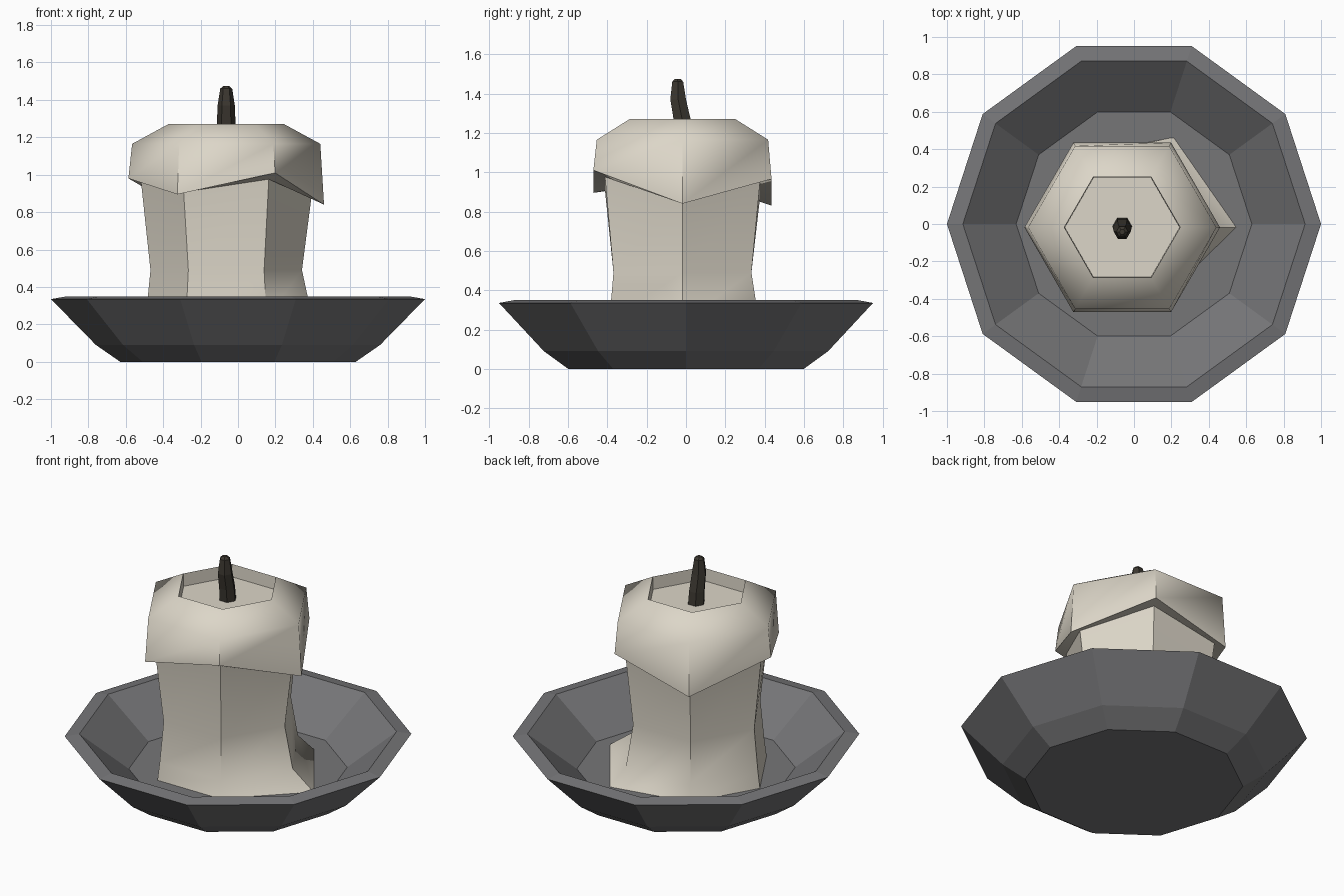
import bpy, bmesh, math

if "Cube" in bpy.data.objects:
    bpy.data.objects.remove(bpy.data.objects["Cube"])

CX, CY = -0.063, -0.018   # candle axis


def material(name, rgb):
    m = bpy.data.materials.new(name)
    m.diffuse_color = (*rgb, 1)
    m.use_nodes = True
    m.node_tree.nodes["Principled BSDF"].inputs["Base Color"].default_value = m.diffuse_color
    return m


def ring(sides, radius, z, cx=0.0, cy=0.0):
    """Polygon ring; radius and z may be one number or one per corner."""
    pts = []
    for i in range(sides):
        r = radius[i] if isinstance(radius, (list, tuple)) else radius
        h = z[i] if isinstance(z, (list, tuple)) else z
        a = 2 * math.pi * i / sides
        pts.append((cx + r * math.cos(a), cy + r * math.sin(a), h))
    return pts


def loft(name, rings, mat, smooth=None):
    """Skin a stack of rings and close both ends."""
    bm = bmesh.new()
    loops = [[bm.verts.new(p) for p in r] for r in rings]
    n = len(loops[0])
    for a, b in zip(loops, loops[1:]):
        for i in range(n):
            j = (i + 1) % n
            bm.faces.new((a[i], a[j], b[j], b[i]))
    bm.faces.new(loops[0][::-1])
    bm.faces.new(loops[-1])
    bmesh.ops.recalc_face_normals(bm, faces=bm.faces)
    me = bpy.data.meshes.new(name)
    bm.to_mesh(me)
    bm.free()
    me.materials.append(mat)
    ob = bpy.data.objects.new(name, me)
    bpy.context.collection.objects.link(ob)
    if smooth:
        bpy.ops.object.select_all(action='DESELECT')
        ob.select_set(True)
        bpy.context.view_layer.objects.active = ob
        bpy.ops.object.shade_smooth_by_angle(angle=math.radians(smooth))
    return ob


stone = material("dark grey dish", (0.18, 0.18, 0.187))
wax = material("cream wax", (0.72, 0.675, 0.58))
char = material("charred wick", (0.045, 0.039, 0.03))

# Dish: outside up to the rim, then down the inside to the floor
loft("dish", [ring(10, r, z) for r, z in
              [(0.63, 0), (0.76, 0.09), (1.0, 0.335), (0.915, 0.35), (0.63, 0.125)]], stone)

# Candle: puddled foot, waisted body, uneven melted skirt, cap with sunken top
skirt_z = [0.84, 0.965, 0.83, 0.98, 0.895, 1.01]
body_top = [0.6 * z + 0.37 for z in skirt_z]
foot = [0.615, 0.557, 0.445, 0.445, 0.445, 0.445]
shin = [0.46, 0.45, 0.43, 0.43, 0.43, 0.43]
candle = [(foot, 0.12), (shin, 0.235), (0.405, 0.49), (0.455, body_top),
          (0.523, skirt_z), (0.503, 1.165), (0.31, 1.27), (0.307, 1.19)]
loft("candle", [ring(6, r, z, CX, CY) for r, z in candle], wax, smooth=57)

# Wick: bent, tapering hexagon
wick = [(0.052, 1.185, -0.012), (0.05, 1.27, -0.02), (0.046, 1.37, -0.04),
        (0.032, 1.46, -0.042), (0.015, 1.475, -0.042)]
loft("wick", [ring(6, r, z, CX, y) for r, z, y in wick], char)
